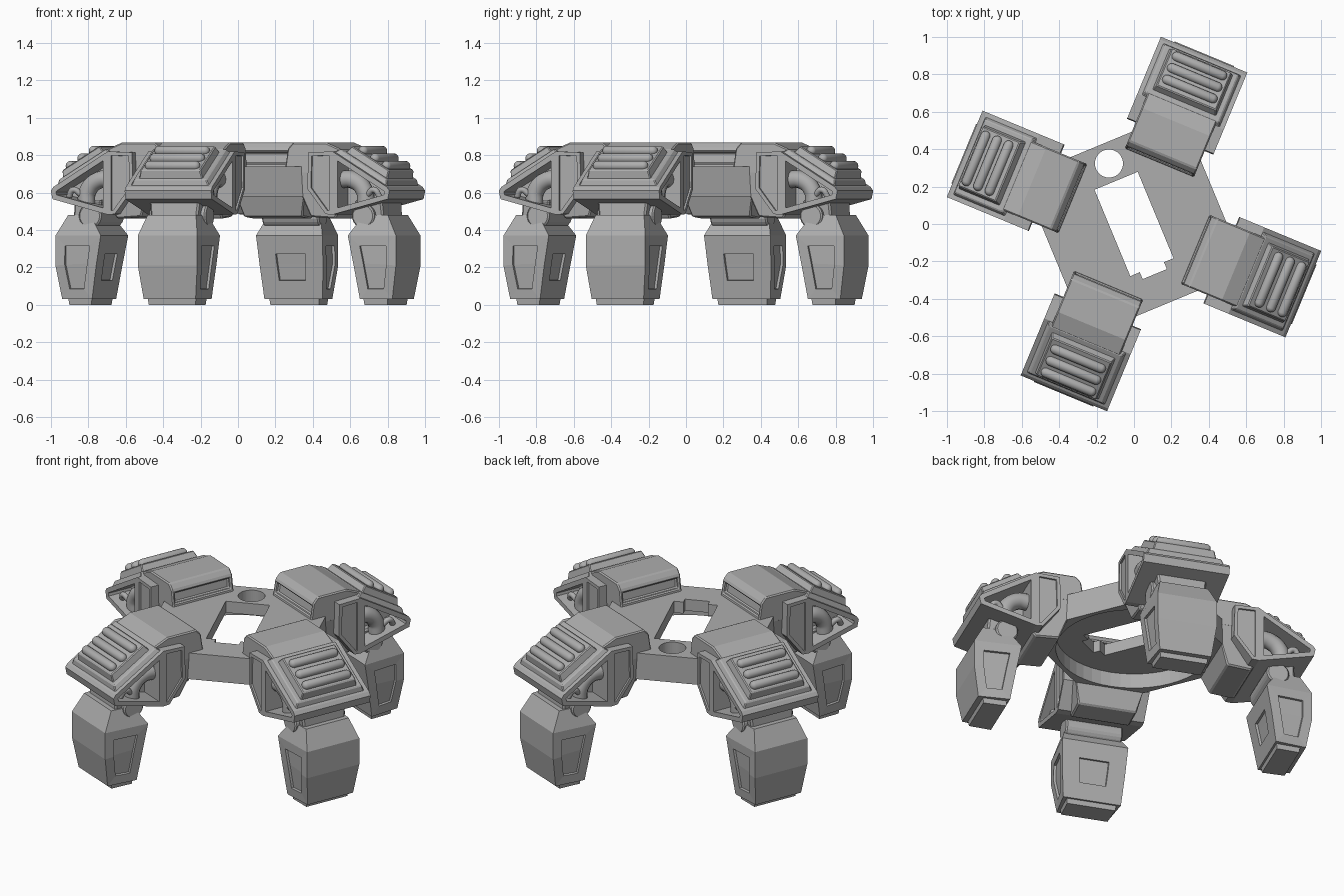
import bpy, bmesh, math
from mathutils import Matrix

cube = bpy.data.objects.get("Cube")
if cube:
    bpy.data.objects.remove(cube, do_unlink=True)

grey = bpy.data.materials.new("plain grey")
grey.use_nodes = True
GREY = (0.42, 0.42, 0.42, 1)
grey.diffuse_color = GREY
grey.node_tree.nodes["Principled BSDF"].inputs["Base Color"].default_value = GREY

LEGS = {"back": 67.5, "right": 157.5, "front": 247.5, "left": 337.5}


def add(name, mesh, angle=0.0, bevel=0.0):
    ob = bpy.data.objects.new(name, mesh)
    bpy.context.collection.objects.link(ob)
    ob.rotation_euler.z = math.radians(angle)
    if bevel:
        mod = ob.modifiers.new("edge", "BEVEL")
        mod.width = bevel
        mod.segments = 1
        mod.angle_limit = math.radians(25)
    return ob


def to_mesh(bm, name, smooth=False):
    bmesh.ops.recalc_face_normals(bm, faces=bm.faces[:])
    for f in bm.faces:
        f.smooth = smooth
    mesh = bpy.data.meshes.new(name)
    bm.to_mesh(mesh)
    bm.free()
    mesh.materials.append(grey)
    return mesh


def on_legs(part, bm, bevel=0.0, smooth=False):
    # One shared mesh, placed on each of the four legs
    mesh = to_mesh(bm, part, smooth)
    for side, angle in LEGS.items():
        add(f"{side}_{part}", mesh, angle, bevel)


def prism(profile, half):
    # Side profile (outward, up) extruded across the leg
    bm = bmesh.new()
    rows = [[bm.verts.new((u, s * half, z)) for u, z in profile] for s in (-1, 1)]
    n = len(profile)
    for i in range(n):
        j = (i + 1) % n
        bm.faces.new((rows[0][i], rows[0][j], rows[1][j], rows[1][i]))
    for row in rows:
        bm.faces.new(row)
    bmesh.ops.recalc_face_normals(bm, faces=bm.faces[:])
    return bm


def loft(sections, matrix=None):
    # Stack of (height, inner, outer, inner half width, outer half width)
    bm = bmesh.new()
    rings = [[bm.verts.new(p) for p in ((a, -wa, z), (b, -wb, z), (b, wb, z), (a, wa, z))]
             for z, a, b, wa, wb in sections]
    for lo, hi in zip(rings, rings[1:]):
        for i in range(4):
            j = (i + 1) % 4
            bm.faces.new((lo[i], lo[j], hi[j], hi[i]))
    bm.faces.new(rings[0])
    bm.faces.new(rings[-1])
    bmesh.ops.recalc_face_normals(bm, faces=bm.faces[:])
    if matrix:
        bm.transform(matrix)
    return bm


def recess(bm, test, rim, depth):
    # Flat rim, then a straight-walled pocket
    faces = [f for f in bm.faces if test(f)]
    for thickness, move in ((rim, 0.0), (0.001, -depth)):
        bmesh.ops.inset_region(bm, faces=faces, thickness=thickness, depth=move,
                               use_even_offset=True, use_boundary=True)


def is_side(f):
    return abs(f.normal.y) > 0.9


def capsule(radius, half, centre, matrix):
    bm = bmesh.new()
    bmesh.ops.create_uvsphere(bm, u_segments=16, v_segments=9, radius=radius)
    for v in bm.verts:
        v.co.z += math.copysign(half - radius, v.co.z)
    bm.transform(matrix @ Matrix.Translation(centre) @ Matrix.Rotation(math.pi / 2, 4, "X"))
    return bm


def pipe(part, path, radius):
    # Smooth bent tube on both sides of every leg
    for label, s in (("a", 1), ("b", -1)):
        cu = bpy.data.curves.new(part, "CURVE")
        cu.dimensions = "3D"
        cu.bevel_depth = radius
        cu.bevel_resolution = 4
        cu.use_fill_caps = True
        sp = cu.splines.new("BEZIER")
        sp.bezier_points.add(len(path) - 1)
        for bp, (u, v, z) in zip(sp.bezier_points, path):
            bp.co = (u, s * v, z)
            bp.handle_left_type = bp.handle_right_type = "AUTO"
        tmp = bpy.data.objects.new("tmp", cu)
        mesh = bpy.data.meshes.new_from_object(tmp)
        bpy.data.objects.remove(tmp)
        mesh.materials.clear()
        mesh.materials.append(grey)
        for side, angle in LEGS.items():
            add(f"{side}_{part}_{label}", mesh, angle)


def box(lo, hi):
    return loft([(z, lo[0], hi[0], hi[1], hi[1]) for z in (lo[2], hi[2])])


def disc(radius, z0, z1, u=0.0):
    bm = bmesh.new()
    bmesh.ops.create_cone(bm, cap_ends=True, segments=48, radius1=radius, radius2=radius,
                          depth=z1 - z0, matrix=Matrix.Translation((u, 0, (z0 + z1) / 2)))
    return bm


# Central chassis: square slab with openings and a round recess underneath
CHASSIS = 112.5
chassis = add("chassis", to_mesh(box((-0.46, 0, 0.58), (0.46, 0.46, 0.74)), "chassis"), CHASSIS)
cutters = {
    "underside_recess": disc(0.435, 0.4, 0.67),
    "main_opening": box((-0.25, 0, 0.5), (0.25, 0.125, 0.9)),
    "opening_notch": box((-0.29, 0, 0.51), (-0.2, 0.07, 0.91)),
    "round_opening": disc(0.075, 0.5, 0.9, 0.35),
}
for name, bm in cutters.items():
    cutter = add(name + "_cutter", to_mesh(bm, name), CHASSIS)
    cutter.hide_render = True
    cutter.hide_viewport = True
    mod = chassis.modifiers.new(name, "BOOLEAN")
    mod.operation = "DIFFERENCE"
    mod.solver = "EXACT"
    mod.object = cutter

# Hip housing: cover with a framed inner end, and a lower box outside the round recess
cover = prism([(0.355, 0.70), (0.355, 0.74), (0.37, 0.835), (0.40, 0.868), (0.59, 0.868),
               (0.68, 0.83), (0.68, 0.70)], 0.2)
recess(cover, lambda f: f.normal.x < -0.9 and f.calc_center_median().z > 0.75, 0.018, 0.025)
on_legs("hip_cover", cover, 0.007)
hip = prism([(0.44, 0.72), (0.45, 0.58), (0.49, 0.47), (0.63, 0.46), (0.67, 0.52),
             (0.67, 0.72)], 0.2)
for v in hip.verts:
    if v.co.z < 0.55:
        v.co.y *= 0.85
on_legs("hip_box", hip, 0.008)

# Shoulder block carrying the armour
block = prism([(0.505, 0.62), (0.51, 0.815), (0.65, 0.82), (0.65, 0.482), (0.61, 0.485)], 0.25)
recess(block, is_side, 0.02, 0.01)
on_legs("shoulder_block", block)

# Armour shell with deep open bays at the sides
shell = prism([(0.65, 0.82), (0.965, 0.63), (0.98, 0.61), (0.97, 0.565), (0.65, 0.482)], 0.25)
recess(shell, is_side, 0.028, 0.15)
on_legs("armour_shell", shell)

# Raised armour tiers and ribs on the sloping top
slope = Matrix.Translation((0.65, 0, 0.82)) @ Matrix.Rotation(math.radians(31), 4, "Y")
on_legs("armour_tier", loft([(-0.01, 0.0, 0.36, 0.23, 0.23),
                             (0.025, 0.015, 0.335, 0.21, 0.21)], slope), 0.005)
on_legs("rib_panel", loft([(0.02, 0.045, 0.325, 0.185, 0.185),
                           (0.066, 0.055, 0.305, 0.172, 0.172)], slope), 0.005)
for i in range(3):
    on_legs(f"rib_{i + 1}", capsule(0.027, 0.158, (0.11 + 0.078 * i, 0, 0.07), slope),
            smooth=True)

# Pipes inside the bays
pipe("thick_pipe", [(0.65, 0.165, 0.67), (0.74, 0.165, 0.665), (0.80, 0.165, 0.61),
                    (0.81, 0.165, 0.535)], 0.047)
pipe("thin_pipe", [(0.83, 0.19, 0.59), (0.87, 0.2, 0.615), (0.90, 0.19, 0.575)], 0.016)

# Ankle neck and knee roller
on_legs("ankle_neck", loft([(0.42, 0.77, 0.90, 0.13, 0.13), (0.56, 0.73, 0.89, 0.145, 0.145)]),
        0.01)
knee = bmesh.new()
bmesh.ops.create_cone(knee, cap_ends=True, segments=24, radius1=0.065, radius2=0.065, depth=0.33,
                      matrix=Matrix.Translation((0.79, 0, 0.475)) @ Matrix.Rotation(math.pi / 2, 4, "X"))
on_legs("knee_roller", knee, 0.008)

# Foot with recessed side and inner panels
foot = loft([(0.03, 0.775, 0.955, 0.168, 0.15), (0.21, 0.745, 0.985, 0.183, 0.172),
             (0.37, 0.715, 0.985, 0.192, 0.172), (0.48, 0.79, 0.925, 0.15, 0.14)])
recess(foot, lambda f: is_side(f) and f.calc_center_median().z < 0.35, 0.055, 0.014)
recess(foot, lambda f: f.normal.x < -0.9 and f.calc_center_median().z < 0.35
       and f.calc_area() > 0.04, 0.1, 0.014)
on_legs("foot", foot)
on_legs("foot_pad", loft([(0.0, 0.79, 0.92, 0.14, 0.135), (0.04, 0.785, 0.925, 0.145, 0.14)]))
